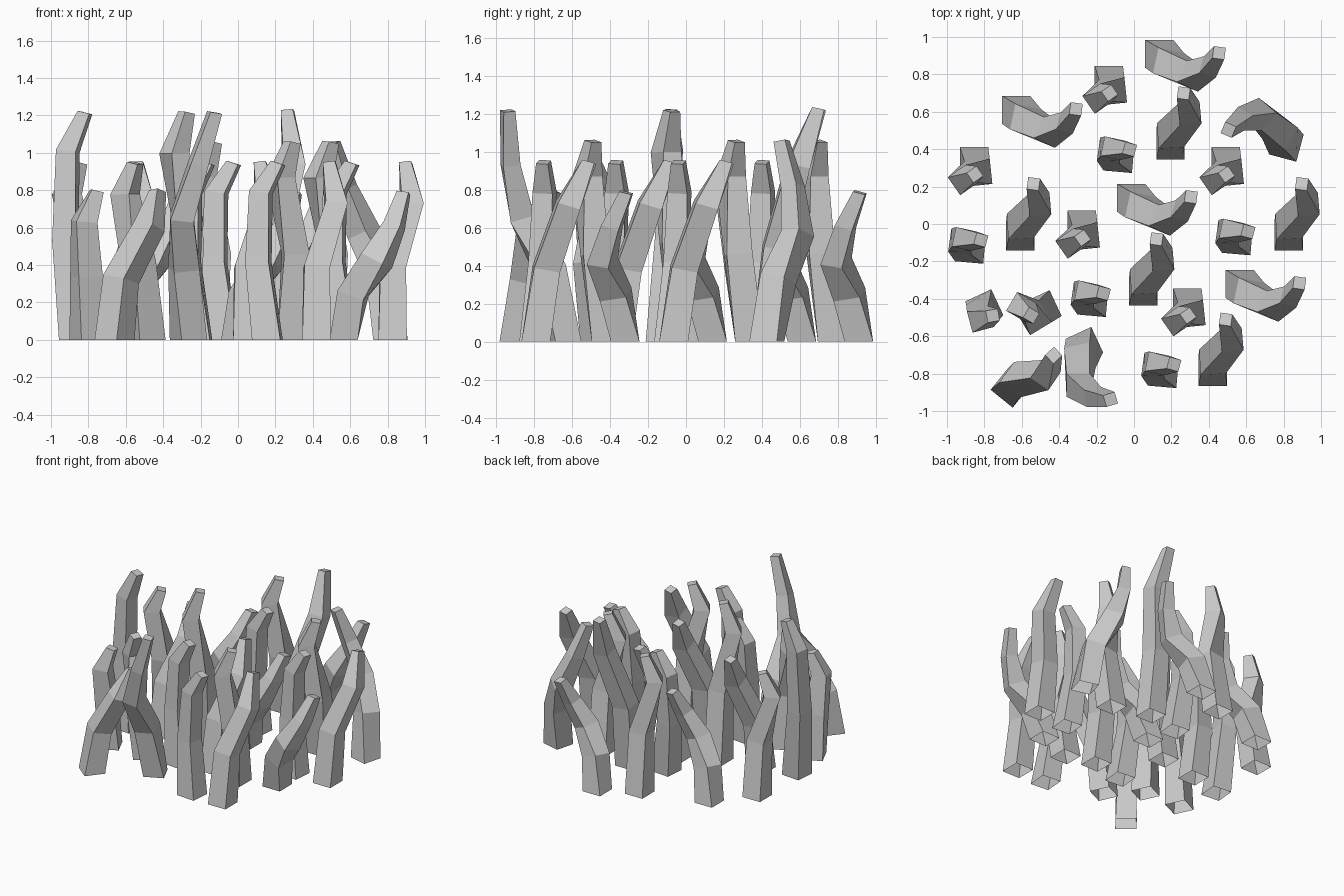
import bpy, bmesh
from math import radians, sin, cos

if "Cube" in bpy.data.objects:
    bpy.data.objects.remove(bpy.data.objects["Cube"])

# half width of the rings, base to tip, for stalks with four or five rings
HALF = {4: (0.076, 0.068, 0.058, 0.032), 5: (0.075, 0.07, 0.062, 0.046, 0.032)}


def stalk(name, path, height, base, spin=0, slim=1.0):
    """Square tapering stalk, spun about its base.
    path: x, y from the base, height fraction, ring turn in degrees."""
    bm = bmesh.new()
    rings = []
    last = len(path) - 1
    for i, (x, y, f, turn) in enumerate(path):
        # tilt the upper rings towards the stalk direction
        sx = sy = 0
        if i > 0:
            a, b = path[i - 1], path[min(i + 1, last)]
            dz = max((b[2] - a[2]) * height, 0.05)
            k = 0.8 if i < last else 0.6
            sx, sy = k * (b[0] - a[0]) / dz, k * (b[1] - a[1]) / dz
        c, s = cos(radians(turn)), sin(radians(turn))
        cr, sr = cos(radians(spin)), sin(radians(spin))
        h = HALF[len(path)][i] * (slim if 0 < i < last else 1)
        ring = []
        for u, v in ((-1, -1), (1, -1), (1, 1), (-1, 1)):
            dx, dy = h * (u * c - v * s), h * (u * s + v * c)
            z = f * height - dx * sx - dy * sy - (0.015 if i == last else 0)
            px, py = x + dx, y + dy
            ring.append(bm.verts.new((base[0] + px * cr - py * sr,
                                      base[1] + px * sr + py * cr, z)))
        rings.append(ring)
    # open at the bottom, capped at the tip
    for lo, hi in zip(rings, rings[1:]):
        for j in range(4):
            n = (j + 1) % 4
            bm.faces.new((lo[j], lo[n], hi[n], hi[j]))
    bm.faces.new(rings[-1])
    me = bpy.data.meshes.new(name)
    bm.to_mesh(me)
    bm.free()
    bpy.context.collection.objects.link(bpy.data.objects.new(name, me))


# strongly leaning stalks
lean = [(0, 0, 0, 0), (.05, -.05, .31, -12), (.177, -.12, .53, -25),
        (.27, -.07, .76, -15), (.32, .005, 1, -8)]
for base, h, spin in (((.135, .91), .80, 0), ((-.63, .61), .80, 0), ((-.015, .14), .80, 0),
                      ((.565, -.32), .80, 0), ((.815, .425), 1.07, 165),
                      ((-.265, -.65), 1.23, -65)):
    stalk("leaning_stalk", lean, h, base, spin)

# hooked stalks, twisted near the top
hook = [(0, 0, 0, 0), (.023, -.06, .43, 6), (-.06, -.10, .81, 35), (.005, -.07, 1, 35)]
for base, h, spin in (((-.135, .77), 1.07, 0), ((-.855, .335), .96, 0), ((-.28, -.005), 1.23, 0),
                      ((.285, -.42), 1.07, 0), ((.49, .335), 1.07, 0), ((-.488, -.455), .96, -65)):
    stalk("hooked_stalk", hook, h, base, spin)

# stalks that lean back
back = [(0, 0, 0, 0), (0, .055, .40, 3), (.103, .17, .75, 5), (.07, .28, 1, -8)]
for base, h, spin in (((.195, .42), 1.24, 0), ((-.608, -.065), .96, 0), ((.827, -.065), .96, 0),
                      ((.05, -.36), .96, 0), ((.42, -.79), .96, 0), ((-.66, -.875), .81, -39)):
    stalk("back_leaning_stalk", back, h, base, spin)

# nearly upright stalks, bowed to the left
upright = [(0, 0, 0, -5), (-.048, .036, .43, -8), (-.035, .05, .82, -12), (.057, .045, 1, -15)]
for base, h in (((-.08, .355), .96), ((-.875, -.13), 1.23), ((.553, -.085), .96),
                ((-.22, -.415), .96), ((.157, -.795), .96)):
    stalk("upright_stalk", upright, h, base, slim=.92)

# single short stalk at the left
stalk("short_stalk", [(0, 0, 0, 25), (-.01, -.025, .42, 20),
                      (-.022, -.06, .78, 15), (.045, -.04, 1, 10)], .81, (-.80, -.45))
